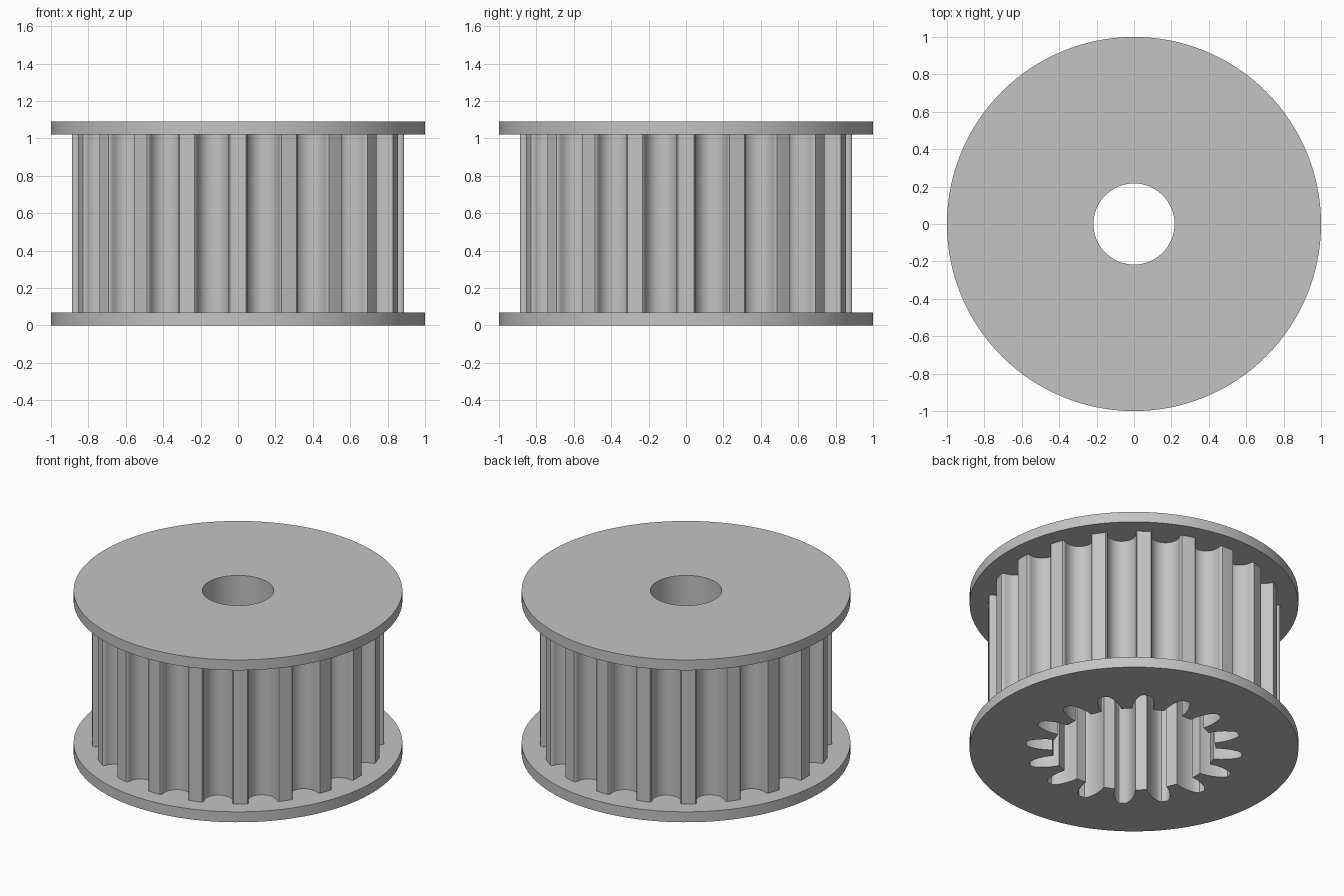
import bpy, bmesh
from math import sin, cos, pi, radians

cube = bpy.data.objects.get("Cube")
if cube:
    bpy.data.objects.remove(cube, do_unlink=True)

# Single grey material
GREY = (0.55, 0.55, 0.55, 1.0)
grey = bpy.data.materials.new("plain_grey")
grey.use_nodes = True
grey.diffuse_color = GREY
grey.node_tree.nodes["Principled BSDF"].inputs["Base Color"].default_value = GREY

TOOTH_COUNT, SOCKET_COUNT = 20, 16
FLANGE, SOCKET_TOP, HEIGHT = 0.07, 0.76, 1.09


def circle(radius, steps=128):
    return [(radius * cos(2 * pi * i / steps), radius * sin(2 * pi * i / steps))
            for i in range(steps)]


def polar_array(profile, count, offset):
    """Repeat a (radius, sideways) profile around the axis."""
    points = []
    for k in range(count):
        a = 2 * pi * k / count + offset
        points += [(r * cos(a) - t * sin(a), r * sin(a) + t * cos(a)) for r, t in profile]
    return points


def mirrored(half):
    """Complete a symmetric profile from the half with positive sideways values."""
    return [(r, -t) for r, t in half] + [(r, t) for r, t in reversed(half)]


def plate(name, outline, hole, z0, z1):
    """Extrude an outline with a hole into a solid between two heights."""
    curve = bpy.data.curves.new(name + "_outline", "CURVE")
    curve.dimensions = "2D"
    curve.fill_mode = "BOTH"
    curve.extrude = (z1 - z0) / 2
    for points in (outline, hole):
        spline = curve.splines.new("POLY")
        spline.points.add(len(points) - 1)
        for p, (x, y) in zip(spline.points, points):
            p.co = (x, y, 0, 1)
        spline.use_cyclic_u = True
    temp = bpy.data.objects.new(name + "_outline", curve)
    bpy.context.scene.collection.objects.link(temp)
    bpy.context.view_layer.update()
    deps = bpy.context.evaluated_depsgraph_get()
    mesh = bpy.data.meshes.new_from_object(temp.evaluated_get(deps))
    bpy.data.objects.remove(temp, do_unlink=True)
    bpy.data.curves.remove(curve)

    # Weld caps to walls, then smooth the walls only
    bm = bmesh.new()
    bm.from_mesh(mesh)
    bmesh.ops.remove_doubles(bm, verts=bm.verts, dist=0.0002)
    bmesh.ops.recalc_face_normals(bm, faces=bm.faces)
    for f in bm.faces:
        f.smooth = True
        f.material_index = 0
    bm.to_mesh(mesh)
    bm.free()
    mesh.set_sharp_from_angle(angle=radians(32))
    mesh.materials.clear()
    mesh.materials.append(grey)
    mesh.name = name
    obj = bpy.data.objects.new(name, mesh)
    obj.location.z = (z0 + z1) / 2
    bpy.context.scene.collection.objects.link(obj)
    return obj


# Belt groove: rounded lip running into a half-round bottom
groove = [(0.882, 0.097), (0.877, 0.091), (0.868, 0.087)]
groove += [(0.853 - 0.087 * sin(a), 0.087 * cos(a))
           for a in (pi / 2 * i / 6 for i in range(6))]
groove = mirrored(groove)
bottom = len(groove) // 2
groove.insert(bottom, (0.766, 0))
# Crown point in the middle of each tooth
half_pitch = pi / TOOTH_COUNT
groove.append((0.887 * cos(half_pitch), 0.887 * sin(half_pitch)))
belt_teeth = polar_array(groove, TOOTH_COUNT, half_pitch)

# Pinion-shaped socket open at the underside
slot = mirrored([(0.493, 0.062), (0.54, 0.064), (0.587, 0.057),
                 (0.63, 0.043), (0.652, 0.03), (0.66, 0.018)])
socket = polar_array(slot, SOCKET_COUNT, pi / SOCKET_COUNT)

rim, bore = circle(1.0), circle(0.217, 64)

plate("bottom_flange", rim, socket, 0, FLANGE)
plate("toothed_drum_lower", belt_teeth, socket, FLANGE, SOCKET_TOP)
plate("toothed_drum_upper", belt_teeth, bore, SOCKET_TOP, HEIGHT - FLANGE)
plate("top_flange", rim, bore, HEIGHT - FLANGE, HEIGHT)
